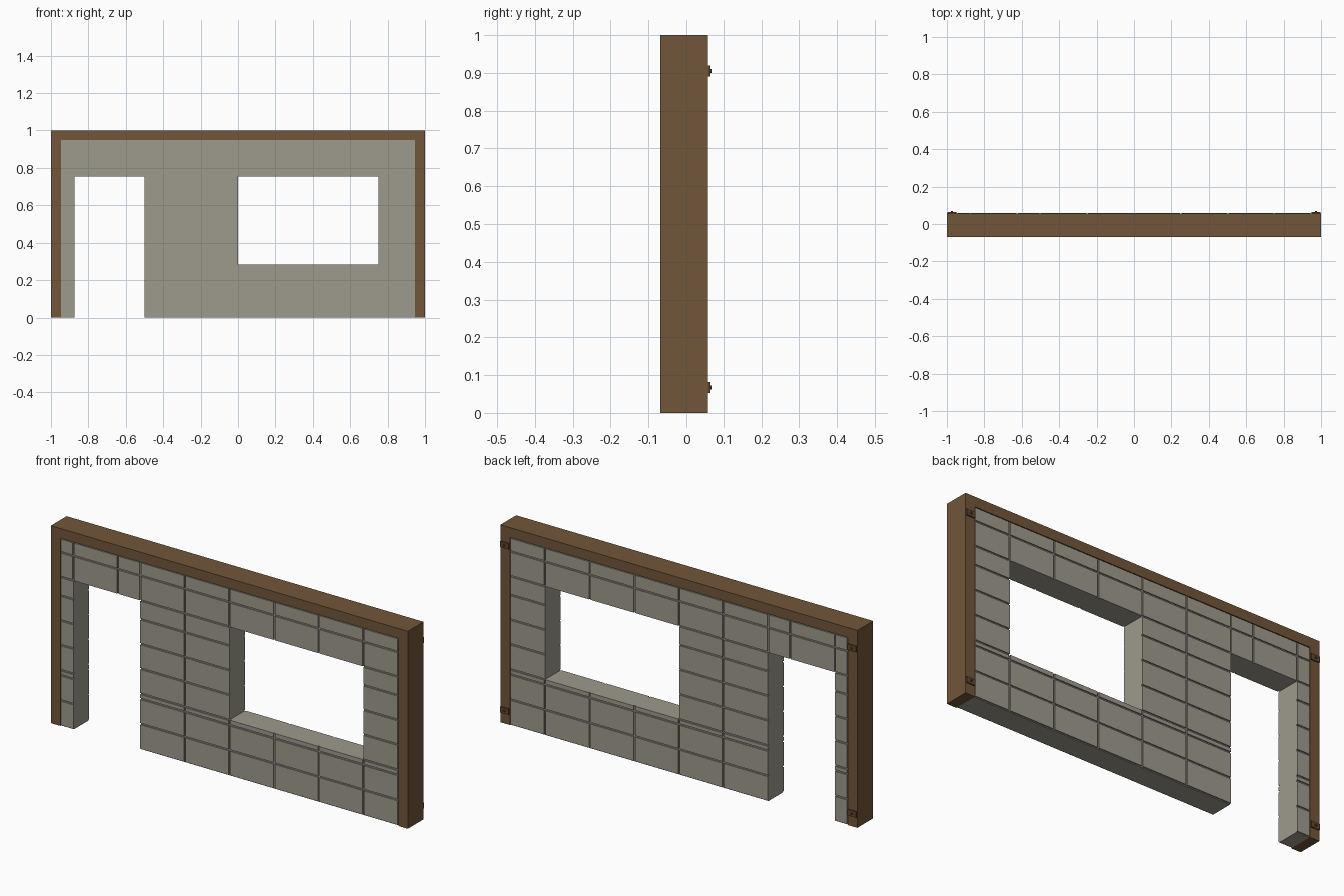
import bpy, bmesh, math
from mathutils import Matrix, Vector

if "Cube" in bpy.data.objects:
    bpy.data.objects.remove(bpy.data.objects["Cube"])

FRONT, BACK = -0.069, 0.057        # depth of the timber frame
S_FRONT, S_BACK = -0.0685, 0.0575  # stone faces, almost flush
GROOVE, HALF_JOINT = 0.006, 0.004


def material(name, rgb):
    m = bpy.data.materials.new(name)
    m.diffuse_color = (*rgb, 1)
    m.use_nodes = True
    m.node_tree.nodes["Principled BSDF"].inputs["Base Color"].default_value = m.diffuse_color
    return m


stone = material("grey stone", (0.34, 0.325, 0.265))
wood = material("brown timber", (0.17, 0.093, 0.042))
dark = material("dark brown fitting", (0.12, 0.062, 0.028))


def finish(name, bm, mat):
    bmesh.ops.recalc_face_normals(bm, faces=bm.faces)
    me = bpy.data.meshes.new(name)
    bm.to_mesh(me)
    bm.free()
    me.materials.append(mat)
    ob = bpy.data.objects.new(name, me)
    bpy.context.collection.objects.link(ob)
    return ob


def add_box(bm, x0, x1, y0, y1, z0, z1):
    mat = Matrix.Translation(((x0 + x1) / 2, (y0 + y1) / 2, (z0 + z1) / 2))
    bmesh.ops.create_cube(bm, size=1, matrix=mat @ Matrix.Diagonal((x1 - x0, y1 - y0, z1 - z0, 1)))


# timber frame: one arch profile pushed through the depth
bm = bmesh.new()
arch = [(-1, 0), (-1, 1), (1, 1), (1, 0), (0.947, 0), (0.947, 0.95), (-0.947, 0.95), (-0.947, 0)]
face = bm.faces.new([bm.verts.new((x, FRONT, z)) for x, z in arch])
ext = bmesh.ops.extrude_face_region(bm, geom=[face])
bmesh.ops.translate(bm, vec=(0, BACK - FRONT, 0),
                    verts=[v for v in ext["geom"] if isinstance(v, bmesh.types.BMVert)])
finish("timber_frame", bm, wood)

# openings: x0, x1, z0, z1
DOOR = (-0.875, -0.5, -1, 0.755)
WINDOW = (0, 0.75, 0.283, 0.755)


def is_open(x, z):
    return any(a < x < b and c < z < d for a, b, c, d in (DOOR, WINDOW))


# wall core behind the joints
bm = bmesh.new()
for x0, x1, z0, z1 in [(-0.947, 0.947, 0.755, 0.95), (-0.947, -0.875, 0, 0.755),
                       (-0.5, 0, 0, 0.755), (0, 0.75, 0, 0.283), (0.75, 0.947, 0, 0.755)]:
    add_box(bm, x0, x1, S_FRONT + GROOVE, S_BACK - GROOVE, z0, z1)
finish("wall_core", bm, stone)

# stone blocks on both sides, flush at the openings and set back at the joints
XS = [-0.947, -0.875, -0.625, -0.5, -0.25, 0, 0.25, 0.5, 0.75, 0.947]
ZS = [0, 0.13, 0.257, 0.283, 0.41, 0.535, 0.66, 0.755, 0.88, 0.95]
front, back = bmesh.new(), bmesh.new()
for x0, x1 in zip(XS, XS[1:]):
    for z0, z1 in zip(ZS, ZS[1:]):
        cx, cz, e = (x0 + x1) / 2, (z0 + z1) / 2, 0.001
        if is_open(cx, cz):
            continue
        j = HALF_JOINT
        a = x0 + (0 if is_open(x0 - e, cz) else j)
        b = x1 - (0 if is_open(x1 + e, cz) else j)
        c = z0 + (0 if is_open(cx, z0 - e) else j)
        d = z1 - (0 if is_open(cx, z1 + e) else j)
        add_box(front, a, b, S_FRONT, S_FRONT + GROOVE, c, d)
        add_box(back, a, b, S_BACK - GROOVE, S_BACK, c, d)
finish("front_stone_blocks", front, stone)
finish("back_stone_blocks", back, stone)

# hinge plates with a small peg on the back of each post
for side, sx in (("left", -1), ("right", 1)):
    for level, z in (("lower", 0.067), ("upper", 0.905)):
        bm = bmesh.new()
        x = sx * 0.974
        add_box(bm, x - 0.024, x + 0.024, BACK - 0.002, 0.063, z - 0.015, z + 0.015)
        bmesh.ops.create_cone(bm, cap_ends=True, segments=8, radius1=0.005, radius2=0.005, depth=0.008,
                              matrix=Matrix.Translation((x, 0.065, z)) @ Matrix.Rotation(math.pi / 2, 4, 'X'))
        finish(f"{side}_{level}_plate", bm, dark)
